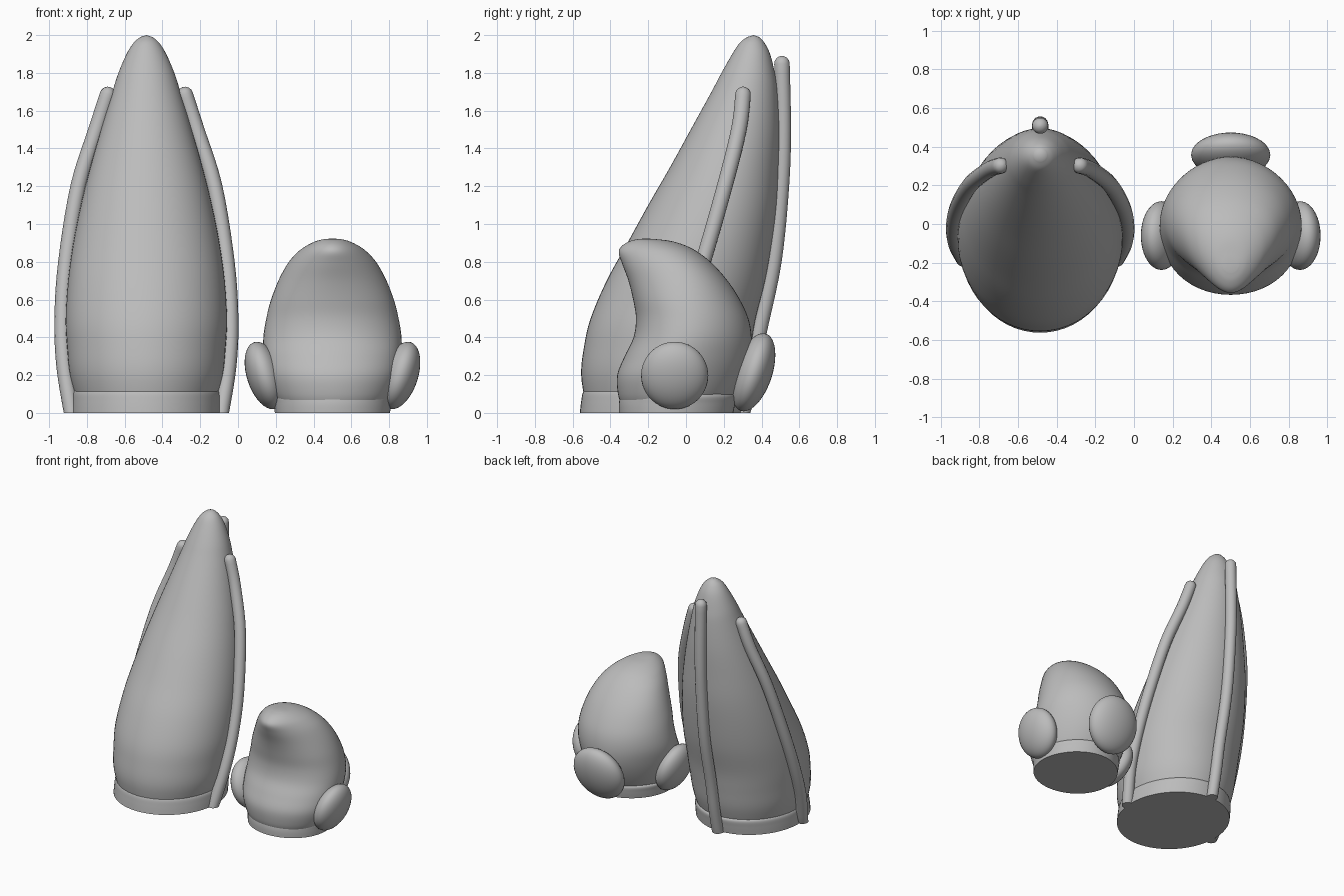
import bpy, bmesh, math
from mathutils import Vector

if "Cube" in bpy.data.objects:
    bpy.data.objects.remove(bpy.data.objects["Cube"])

grey = bpy.data.materials.new("plain grey")
grey.diffuse_color = (0.5, 0.5, 0.5, 1)
grey.use_nodes = True
grey.node_tree.nodes["Principled BSDF"].inputs["Base Color"].default_value = grey.diffuse_color


def finish(name, bm):
    """Turn a bmesh into a smooth grey object."""
    bmesh.ops.recalc_face_normals(bm, faces=bm.faces)
    me = bpy.data.meshes.new(name)
    bm.to_mesh(me)
    bm.free()
    me.materials.append(grey)
    ob = bpy.data.objects.new(name, me)
    bpy.context.collection.objects.link(ob)
    bpy.ops.object.select_all(action='DESELECT')
    ob.select_set(True)
    bpy.context.view_layer.objects.active = ob
    bpy.ops.object.shade_smooth_by_angle(angle=math.radians(50))
    return ob


def spline(rows, steps=5):
    """Catmull-Rom interpolation through rows of numbers."""
    p = [rows[0]] + list(rows) + [rows[-1]]
    out = []
    for i in range(1, len(p) - 2):
        for s in range(steps):
            t = s / steps
            out.append([0.5 * (2 * b + (c - a) * t + (2 * a - 5 * b + 4 * c - d) * t * t
                               + (3 * b - a - 3 * c + d) * t ** 3)
                        for a, b, c, d in zip(*p[i - 1:i + 3])])
    return out + [list(rows[-1])]


def loft(name, cx, rows, tip=None, n=56):
    """Stack rings: rows are (z, front y, back y, half width, front taper)."""
    bm = bmesh.new()
    rings = []
    for z, yf, yb, rx, k in spline(rows):
        ring = []
        for i in range(n):
            t = 2 * math.pi * i / n
            y = (yf + yb) / 2 - (yb - yf) / 2 * math.cos(t)
            ring.append(bm.verts.new((cx + rx * math.sin(t) * (1 - k * math.cos(t)), y, z)))
        rings.append(ring)
    for a, b in zip(rings, rings[1:]):
        for i in range(n):
            j = (i + 1) % n
            bm.faces.new((a[i], a[j], b[j], b[i]))
    bm.faces.new(rings[0])
    if tip:
        v = bm.verts.new(tip)
        for i in range(n):
            bm.faces.new((rings[-1][i], rings[-1][(i + 1) % n], v))
    else:
        bm.faces.new(rings[-1])
    return finish(name, bm)


def rib(name, points, r=0.042, n=14):
    """Round tube along a path, with a domed top end."""
    path = [Vector(p) for p in spline(points)]
    bm = bmesh.new()
    end = (path[-1] - path[-2]).normalized()
    stations = [(p, r) for p in path]
    stations += [(path[-1] + end * r * math.sin(a), r * math.cos(a)) for a in (0.4, 0.8, 1.2, 1.5)]
    rings = []
    for i, (p, rad) in enumerate(stations):
        d = (stations[min(i + 1, len(stations) - 1)][0] - stations[max(i - 1, 0)][0]).normalized()
        if i == 0:
            d = Vector((0, 0, 1))
        u = d.cross(Vector((0, 1, 0))).normalized()
        w = u.cross(d)
        rings.append([bm.verts.new(p + rad * (u * math.cos(2 * math.pi * j / n)
                                              + w * math.sin(2 * math.pi * j / n))) for j in range(n)])
    for a, b in zip(rings, rings[1:]):
        for j in range(n):
            k = (j + 1) % n
            bm.faces.new((a[j], a[k], b[k], b[j]))
    bm.faces.new(rings[0])
    bm.faces.new(rings[-1])
    return finish(name, bm)


def lobe(name, loc, size, rot):
    """Flattened, tilted ball."""
    bm = bmesh.new()
    bmesh.ops.create_uvsphere(bm, u_segments=32, v_segments=20, radius=1)
    ob = finish(name, bm)
    ob.location, ob.scale, ob.rotation_euler = loc, size, rot
    return ob


TX, SX = -0.485, 0.5

# Tall leaning cone
loft("tall_body", TX, [
    (0.04, -0.53, 0.27, 0.36, 0), (0.2, -0.555, 0.32, 0.405, 0),
    (0.35, -0.54, 0.345, 0.42, 0), (0.5, -0.505, 0.37, 0.427, 0),
    (0.7, -0.42, 0.42, 0.415, 0), (0.9, -0.31, 0.455, 0.387, 0),
    (1.1, -0.2, 0.48, 0.347, 0), (1.3, -0.085, 0.49, 0.297, 0),
    (1.5, 0.025, 0.495, 0.24, 0), (1.7, 0.135, 0.485, 0.18, 0),
    (1.8, 0.188, 0.47, 0.148, 0), (1.9, 0.245, 0.445, 0.105, 0),
    (1.96, 0.285, 0.415, 0.067, 0), (1.99, 0.325, 0.387, 0.032, 0)], (TX, 0.358, 2.0))
loft("tall_base_band", TX, [
    (0, -0.562, 0.29, 0.395, 0), (0.06, -0.555, 0.3, 0.393, 0),
    (0.11, -0.545, 0.305, 0.387, 0), (0.13, -0.52, 0.28, 0.36, 0)])

# Ribs: one on each side and one at the back
for side, label in ((-1, "left"), (1, "right")):
    rib(f"tall_rib_{label}", [(TX + side * x, y, z) for x, y, z in (
        (0.395, -0.18, 0.0), (0.435, -0.1, 0.25), (0.445, -0.01, 0.5), (0.425, 0.09, 0.8),
        (0.36, 0.205, 1.2), (0.265, 0.28, 1.5), (0.205, 0.302, 1.685))])
rib("tall_rib_back", [(TX, y, z) for y, z in (
    (0.3, 0.0), (0.345, 0.2), (0.385, 0.42), (0.465, 0.8), (0.505, 1.2), (0.515, 1.5), (0.508, 1.848))])

# Small hooked body
loft("small_body", SX, [
    (0.04, -0.34, 0.22, 0.28, -0.1), (0.1, -0.36, 0.26, 0.315, -0.1),
    (0.2, -0.364, 0.31, 0.348, -0.12), (0.3, -0.325, 0.34, 0.362, -0.12),
    (0.4, -0.278, 0.347, 0.364, -0.1), (0.5, -0.265, 0.33, 0.35, -0.06),
    (0.6, -0.28, 0.285, 0.325, 0), (0.7, -0.305, 0.22, 0.285, 0.1),
    (0.79, -0.338, 0.14, 0.233, 0.2), (0.85, -0.356, 0.065, 0.18, 0.25),
    (0.885, -0.338, 0.0, 0.135, 0.2), (0.91, -0.295, -0.08, 0.085, 0.1),
    (0.921, -0.25, -0.17, 0.04, 0)], (SX, -0.21, 0.923))
loft("small_base_band", SX, [
    (0, -0.355, 0.25, 0.305, -0.05), (0.05, -0.355, 0.26, 0.31, -0.05),
    (0.09, -0.345, 0.262, 0.312, -0.05), (0.11, -0.32, 0.24, 0.28, -0.05)])

# Side and back lobes, tilted outwards
for side, label in ((-1, "left"), (1, "right")):
    lobe(f"small_lobe_{label}", (SX + side * 0.358, -0.06, 0.198), (0.095, 0.178, 0.185),
         (0, side * math.radians(18), 0))
lobe("small_lobe_back", (SX, 0.357, 0.215), (0.205, 0.1, 0.215), (-math.radians(18), 0, 0))
